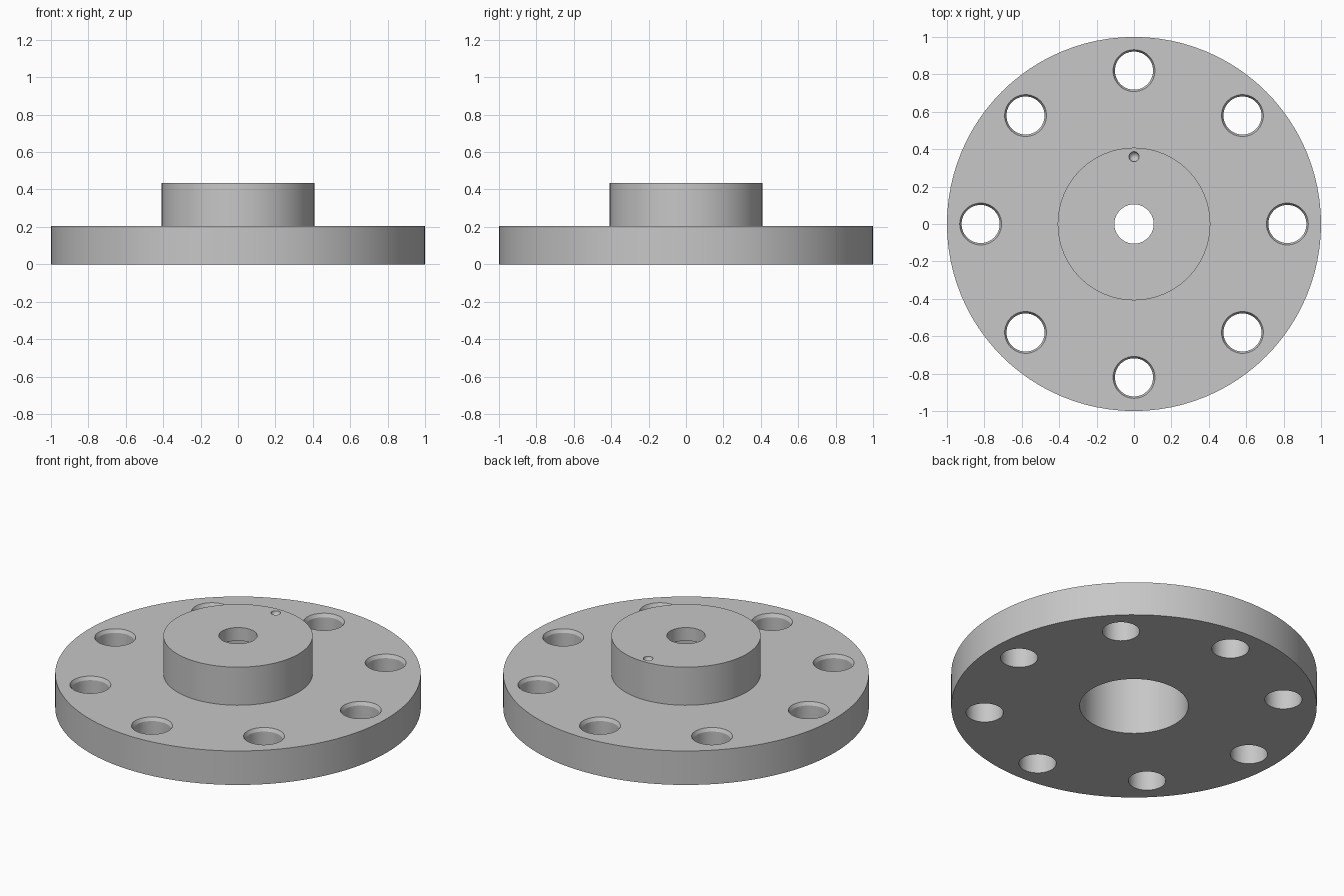
import bpy, bmesh, math
from mathutils import Vector

if "Cube" in bpy.data.objects:
    bpy.data.objects.remove(bpy.data.objects["Cube"])


def add_lathe(bm, profile, segments, centre=(0, 0), closed=False):
    """Revolve (radius, z) points about a vertical axis; closed joins last to first."""
    rings = []
    for r, z in profile:
        if r == 0:
            rings.append([bm.verts.new((centre[0], centre[1], z))])
        else:
            rings.append([bm.verts.new((centre[0] + r * math.cos(2 * math.pi * i / segments),
                                        centre[1] + r * math.sin(2 * math.pi * i / segments), z))
                          for i in range(segments)])
    pairs = list(zip(rings, rings[1:]))
    if closed:
        pairs.append((rings[-1], rings[0]))
    for a, b in pairs:
        for i in range(segments):
            j = (i + 1) % segments
            if len(a) == 1:
                bm.faces.new((a[0], b[j], b[i]))
            elif len(b) == 1:
                bm.faces.new((a[i], a[j], b[0]))
            else:
                bm.faces.new((a[i], a[j], b[j], b[i]))


def finish(bm, name):
    bmesh.ops.recalc_face_normals(bm, faces=bm.faces)
    mesh = bpy.data.meshes.new(name)
    bm.to_mesh(mesh)
    bm.free()
    obj = bpy.data.objects.new(name, mesh)
    bpy.context.collection.objects.link(obj)
    return obj


PLATE_TOP, HUB_TOP = 0.205, 0.435
BORE_TOP = 0.355

# Flange plate with hub, stepped bore through the middle
bm = bmesh.new()
add_lathe(bm, [(0.297, 0), (1.0, 0), (1.0, PLATE_TOP), (0.408, PLATE_TOP),
               (0.408, HUB_TOP), (0.105, HUB_TOP), (0.105, BORE_TOP),
               (0.297, BORE_TOP)], 96, closed=True)
flange = finish(bm, "flange")

metal = bpy.data.materials.new("grey metal")
metal.diffuse_color = (0.57, 0.57, 0.57, 1)
metal.use_nodes = True
metal.node_tree.nodes["Principled BSDF"].inputs["Base Color"].default_value = metal.diffuse_color
flange.data.materials.append(metal)

# Cutter: eight bolt holes with a slim chamfer at the top
bm = bmesh.new()
for k in range(8):
    a = k * math.pi / 4
    add_lathe(bm, [(0, -0.1), (0.102, -0.1), (0.102, PLATE_TOP - 0.02),
                   (0.112, PLATE_TOP), (0.112, 0.3), (0, 0.3)], 48,
              (0.82 * math.cos(a), 0.82 * math.sin(a)))

# Cutter: small round dimple marking the hub face
R = 0.027
arc = [(R * math.sin(t * math.pi / 12), HUB_TOP - R * math.cos(t * math.pi / 12))
       for t in range(1, 7)]
add_lathe(bm, [(0, HUB_TOP - R)] + arc + [(R, HUB_TOP + 0.1), (0, HUB_TOP + 0.1)],
          24, (0, 0.36))
cutter = finish(bm, "hole_cutter")
cutter.hide_render = True

# Cut the holes, then drop the cutter
bpy.context.view_layer.objects.active = flange
flange.select_set(True)
mod = flange.modifiers.new("holes", "BOOLEAN")
mod.operation = "DIFFERENCE"
mod.solver = "EXACT"
mod.object = cutter
bpy.ops.object.modifier_apply(modifier=mod.name)
bpy.data.objects.remove(cutter)

bpy.ops.object.shade_smooth_by_angle(angle=math.radians(20))
